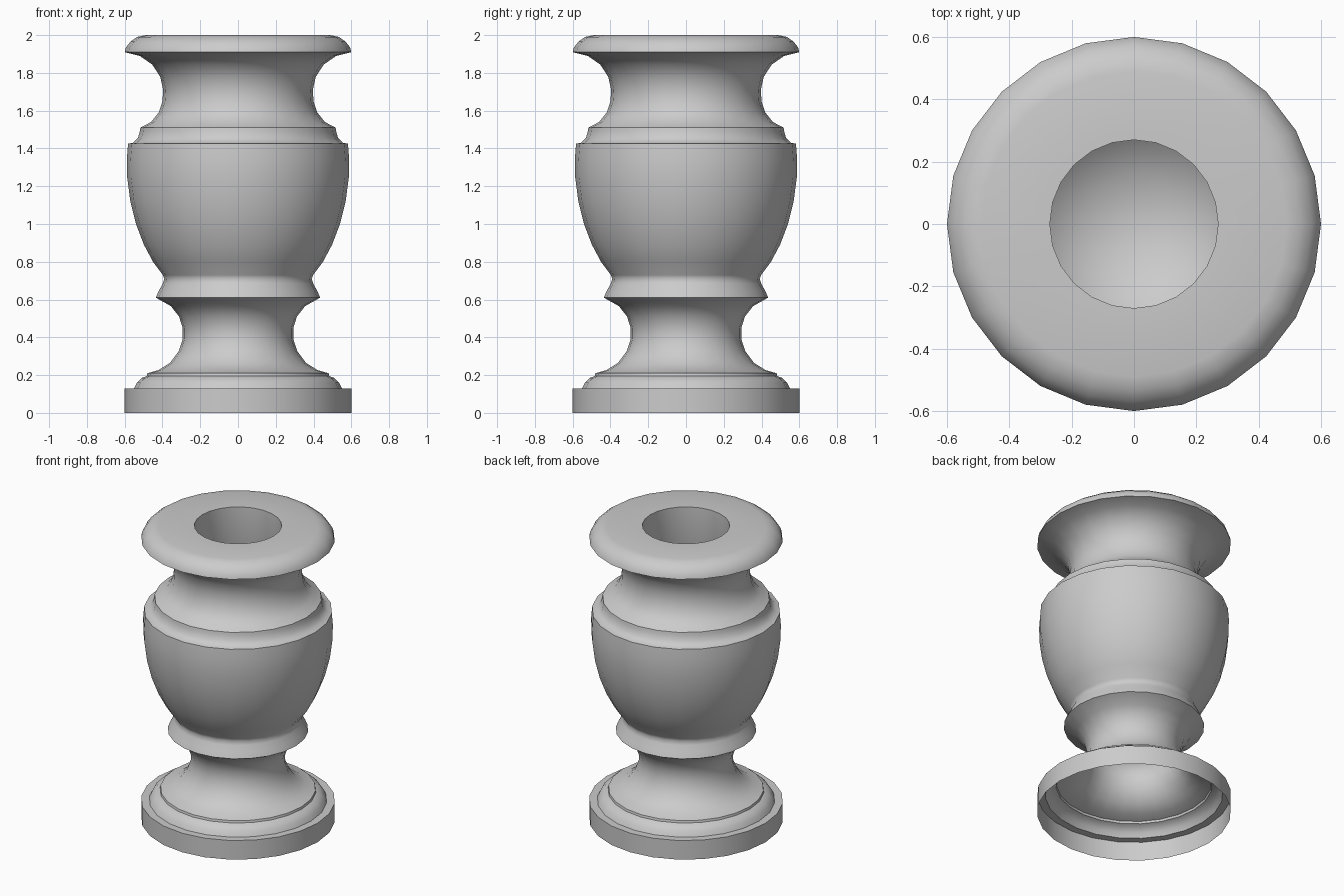
import bpy, bmesh, math

if "Cube" in bpy.data.objects:
    bpy.data.objects.remove(bpy.data.objects["Cube"])

SIDES = 24


def lathe(name, profile):
    """Revolve (radius, z) points around z; zero radius closes to a point."""
    bm = bmesh.new()
    rings = []
    for r, z in profile:
        if r == 0:
            rings.append([bm.verts.new((0, 0, z))] * SIDES)
        else:
            rings.append([bm.verts.new((r * math.cos(2 * math.pi * i / SIDES),
                                        r * math.sin(2 * math.pi * i / SIDES), z))
                          for i in range(SIDES)])
    for a, b in zip(rings, rings[1:]):
        for i in range(SIDES):
            j = (i + 1) % SIDES
            quad = list(dict.fromkeys((a[i], a[j], b[j], b[i])))
            bm.faces.new(quad)
    mesh = bpy.data.meshes.new(name)
    bm.to_mesh(mesh)
    bm.free()
    obj = bpy.data.objects.new(name, mesh)
    bpy.context.collection.objects.link(obj)
    bpy.ops.object.select_all(action='DESELECT')
    obj.select_set(True)
    bpy.context.view_layer.objects.active = obj
    bpy.ops.object.shade_smooth_by_angle(angle=math.radians(40))
    return obj


# Plinth (open underneath) with a coved step
plinth = [(.60, 0), (.60, .13), (.55, .13), (.535, .16), (.51, .185), (.483, .195), (.48, .21)]
# Hollow waist and collar
waist = [(.42, .227), (.36, .265), (.315, .325), (.293, .39), (.293, .45),
         (.312, .51), (.355, .565), (.435, .61)]
collar = [(.42, .645), (.398, .685), (.39, .71), (.398, .73)]
# Swelling body and shoulder step
body = [(.45, .80), (.498, .89), (.54, 1.0), (.57, 1.12), (.587, 1.25), (.588, 1.35), (.582, 1.425)]
shoulder = [(.555, 1.43), (.53, 1.455), (.52, 1.49), (.517, 1.51)]
# Hollow neck and rounded lip
neck = [(.46, 1.54), (.42, 1.59), (.40, 1.65), (.396, 1.71), (.412, 1.78),
        (.455, 1.845), (.52, 1.89), (.60, 1.91)]
lip = [(.593, 1.935), (.57, 1.965), (.535, 1.99), (.49, 2.0)]
# Mouth tube and inner bowl
inside = [(.27, 2.0), (.27, 1.74), (.32, 1.58), (.42, 1.48), (.47, 1.32), (.45, 1.14),
          (.39, .97), (.29, .84), (.16, .76), (0, .73)]

lathe("urn", plinth + waist + collar + body + shoulder + neck + lip + inside)
